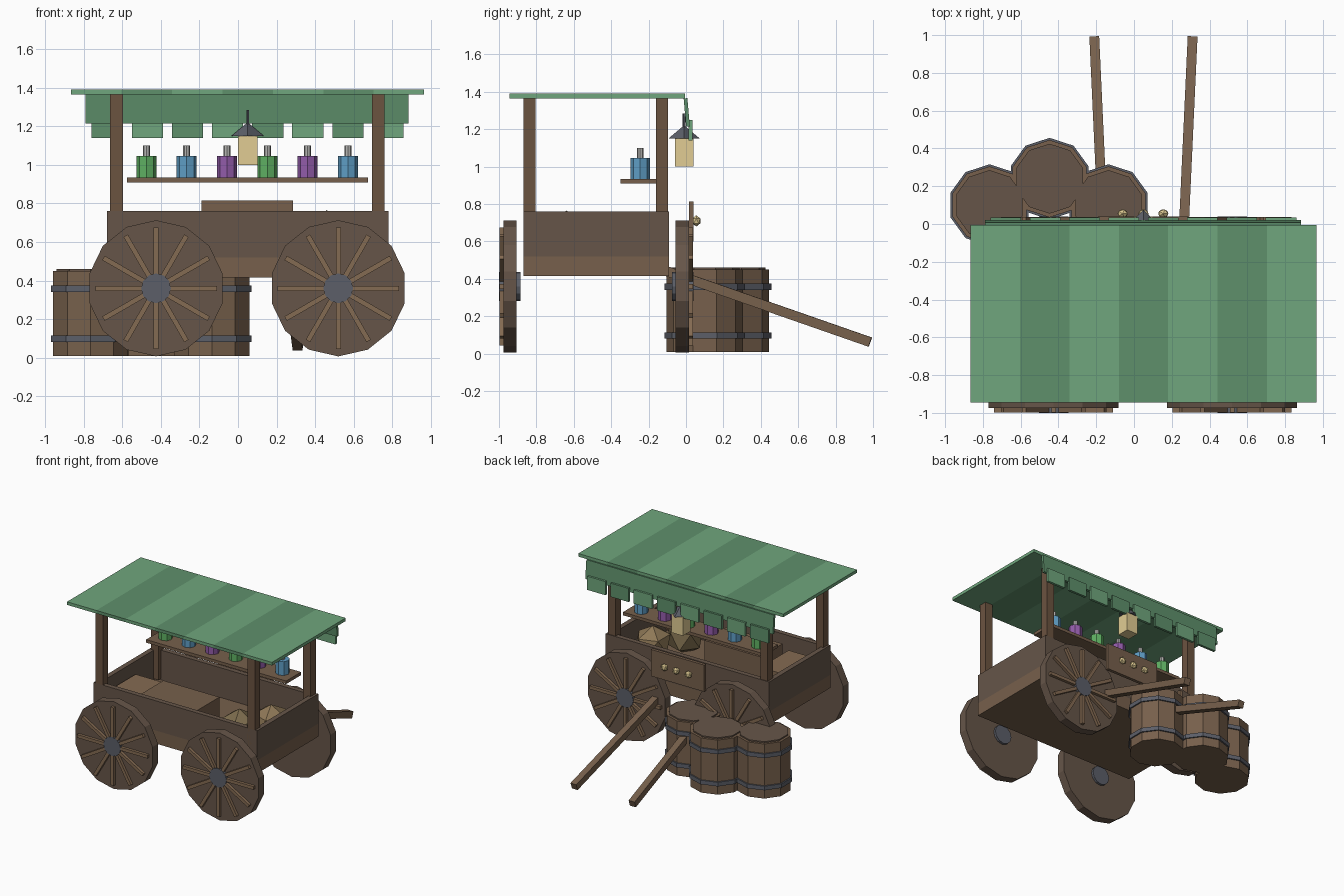
import bpy, math
from mathutils import Vector

if "Cube" in bpy.data.objects:
    bpy.data.objects.remove(bpy.data.objects["Cube"])

mats = {}


def mat(hexcol):
    if hexcol not in mats:
        m = bpy.data.materials.new("colour_" + hexcol)
        rgb = [(int(hexcol[i:i + 2], 16) / 255) ** 2.2 for i in (0, 2, 4)]
        m.diffuse_color = (*rgb, 1)
        m.use_nodes = True
        m.node_tree.nodes["Principled BSDF"].inputs["Base Color"].default_value = m.diffuse_color
        mats[hexcol] = m
    return mats[hexcol]


WOOD, DARK, LIGHT, IRON = "76604d", "66564a", "836a53", "5c5f68"
GREEN, GREEN2, CREAM = "6fa57c", "5f8f6b", "e0cb92"


def finish(name, col):
    o = bpy.context.object
    o.name = name
    o.data.materials.append(mat(col))
    return o


def box(name, x, y, z, col, rot=(0, 0, 0)):
    """Box from (min, max) ranges."""
    c = [(a + b) / 2 for a, b in (x, y, z)]
    bpy.ops.mesh.primitive_cube_add(size=1, location=c, rotation=rot)
    o = finish(name, col)
    o.scale = [b - a for a, b in (x, y, z)]
    return o


def cyl(name, loc, r, depth, n, col, rot=(0, 0, 0), top=None):
    bpy.ops.mesh.primitive_cone_add(vertices=n, radius1=r, radius2=r if top is None else top,
                                    depth=depth, location=loc, rotation=rot)
    return finish(name, col)


def beam(name, a, b, w, col):
    a, b = Vector(a), Vector(b)
    bpy.ops.mesh.primitive_cube_add(size=1, location=(a + b) / 2)
    o = finish(name, col)
    o.rotation_euler = (b - a).to_track_quat('Y', 'Z').to_euler()
    o.scale = (w, (b - a).length, w)
    return o


def ball(name, loc, scale, col, sub=1):
    bpy.ops.mesh.primitive_ico_sphere_add(subdivisions=sub, radius=1, location=loc)
    o = finish(name, col)
    o.scale = scale
    return o


# Cart body: floor block and four walls
X0, X1, Y0, Y1 = -0.68, 0.78, -0.87, -0.09
box("cart_floor", (X0, X1), (Y0, Y1), (0.415, 0.52), WOOD)
box("front_wall", (X0, X1), (Y0, Y0 + 0.04), (0.52, 0.76), DARK)
box("back_wall", (X0, X1), (Y1 - 0.04, Y1), (0.52, 0.76), DARK)
box("left_wall", (X0, X0 + 0.04), (Y0 + 0.04, Y1 - 0.04), (0.52, 0.76), DARK)
box("right_wall", (X1 - 0.04, X1), (Y0 + 0.04, Y1 - 0.04), (0.52, 0.76), DARK)

# Posts
for px in (-0.63, 0.728):
    for py in (-0.837, -0.128):
        box("post", (px - 0.033, px + 0.033), (py - 0.033, py + 0.033), (0.53, 1.365), "6b5442")

# Striped roof
sw = 1.83 / 7
for i in range(7):
    box("roof_stripe", (-0.865 + i * sw, -0.865 + (i + 1) * sw), (-0.945, -0.005),
        (1.365, 1.39), GREEN2 if i % 2 else GREEN)

# Valance with flaps on the back edge
box("valance", (-0.79, 0.885), (-0.006, 0.014), (1.215, 1.366), GREEN2, (math.radians(5), 0, 0))
for i in range(8):
    fx = 0.05 + 0.208 * (i - 3.5)
    box("valance_flap", (fx - 0.081, fx + 0.081), (0.014, 0.034), (1.14, 1.25),
        GREEN if i % 2 else GREEN2)

# Wheels: solid disc, raised spokes on the outer side, iron hub
for wx in (-0.425, 0.52):
    for wy, s in ((-0.94, -1), (-0.02, 1)):
        rot = (math.pi / 2, 0, 0)
        cyl("wheel_disc", (wx, wy, 0.36), 0.353, 0.07, 14, DARK, rot)
        cyl("wheel_hub", (wx, wy + s * 0.003, 0.36), 0.077, 0.114, 12, IRON, rot)
        for k in range(12):
            a = k * math.pi / 6
            d = Vector((math.sin(a), 0, math.cos(a)))
            c = Vector((wx, wy + s * 0.045, 0.36))
            beam("wheel_spoke", c + d * 0.05, c + d * 0.315, 0.026, LIGHT)

# Shelf and bottles
box("shelf", (-0.575, 0.675), (-0.35, -0.16), (0.91, 0.935), WOOD)
G, B, P = "5fae62", "5f9cc4", "915ca8"
for i, col in enumerate((G, B, P, G, P, B)):
    bx = -0.475 + i * 0.209
    cyl("bottle", (bx, -0.245, 0.99), 0.052, 0.112, 8, col)
    cyl("bottle_neck", (bx, -0.245, 1.072), 0.018, 0.055, 8, "b5b5b2")

# Hanging lamp
box("lamp_glass", (0, 0.1), (-0.06, 0.04), (1.0, 1.15), CREAM)
cyl("lamp_cap", (0.05, -0.01, 1.182), 0.085, 0.065, 4, IRON, top=0.008)
cyl("lamp_hook", (0.05, -0.01, 1.245), 0.008, 0.08, 6, IRON)

# Sign board with three knobs
box("sign_board", (-0.19, 0.285), (0.015, 0.04), (0.6, 0.815), WOOD)
for kx in (-0.06, 0.05, 0.155):
    ball("sign_knob", (kx, 0.055, 0.71), (0.03, 0.025, 0.03), CREAM)

# Pulling shafts
for s in (-1, 1):
    beam("pull_shaft", (0.05 + s * 0.21, -0.1, 0.44), (0.05 + s * 0.26, 0.985, 0.062), 0.052, WOOD)

# Three banded barrels
for cx, cy in ((-0.765, 0.1), (-0.447, 0.24), (-0.135, 0.1)):
    cyl("barrel", (cx, cy, 0.23), 0.205, 0.44, 10, WOOD)
    cyl("barrel_lid", (cx, cy, 0.45), 0.185, 0.02, 10, DARK)
    for bz in (0.098, 0.358):
        cyl("barrel_band", (cx, cy, bz), 0.216, 0.033, 10, IRON)

# Goods inside the cart
box("large_crate", (-0.33, 0.17), (-0.76, -0.48), (0.52, 0.72), WOOD)
box("small_crate", (-0.62, -0.37), (-0.78, -0.42), (0.52, 0.67), LIGHT)
ball("sack", (0.59, -0.42, 0.62), (0.14, 0.15, 0.13), "8d7757")
ball("sack", (0.46, -0.64, 0.62), (0.15, 0.15, 0.145), "7b6b4e")
